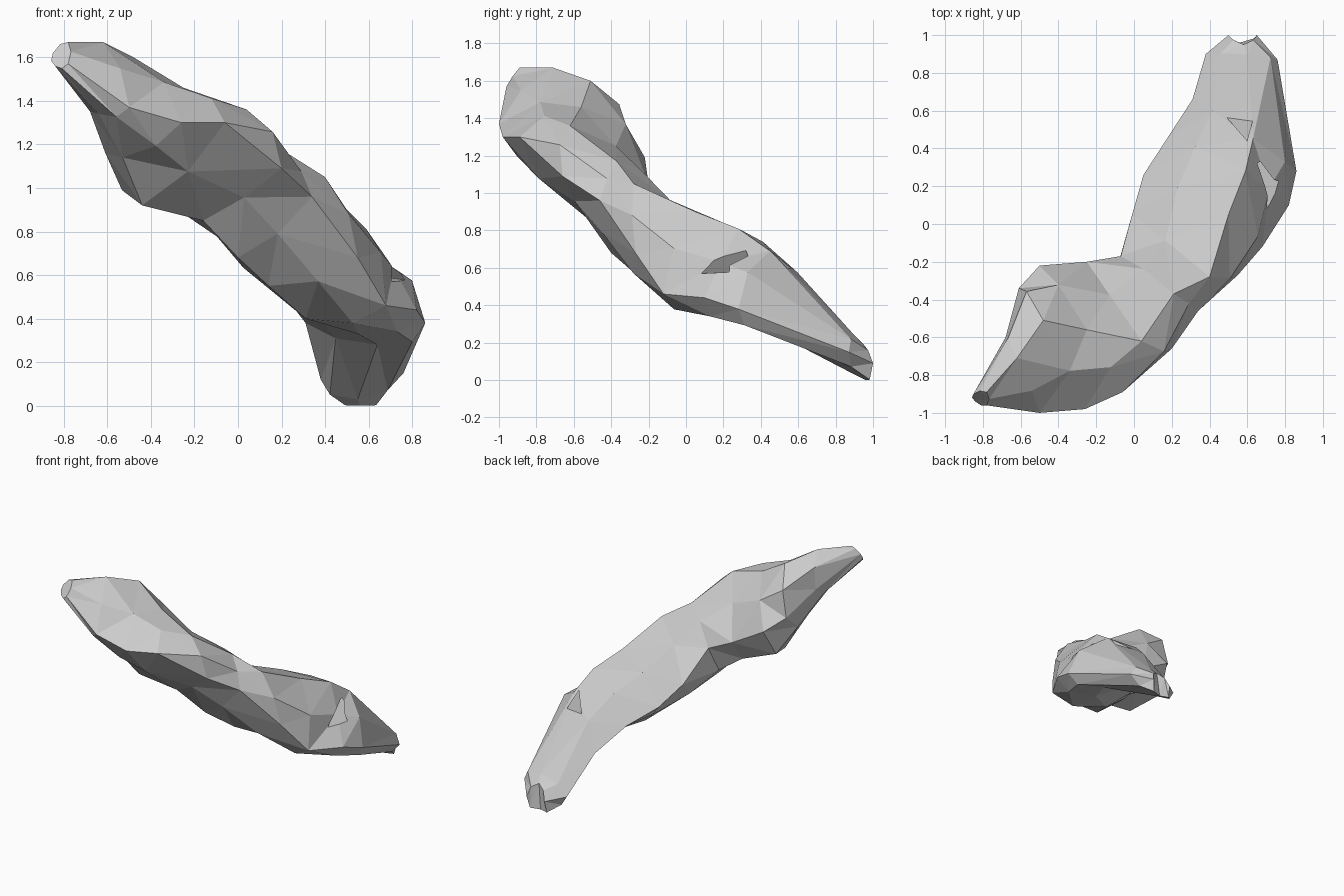
import bpy, bmesh
from mathutils import Vector

if "Cube" in bpy.data.objects:
    bpy.data.objects.remove(bpy.data.objects["Cube"])

# Cross-sections from the raised head to the low tail: right, top, left, bottom
SECTIONS = [
    ((-.78, -.96, 1.57), (-.78, -.89, 1.67), (-.85, -.90, 1.62), (-.84, -.94, 1.56)),
    ((-.50, -1.0, 1.37), (-.62, -.71, 1.67), (-.68, -.60, 1.42), (-.64, -.83, 1.34)),
    ((-.26, -.98, 1.30), (-.48, -.51, 1.60), (-.61, -.34, 1.28), (-.53, -.72, 1.14)),
    ((-.06, -.89, 1.30), (-.25, -.56, 1.46), (-.50, -.22, 1.19), (-.44, -.57, .92)),
    ((.20, -.66, 1.09), (.04, -.62, 1.36), (-.25, -.20, 1.05), (-.16, -.51, .85)),
    ((.34, -.46, .96), (.21, -.37, 1.17), (-.07, -.17, .97), (.00, -.40, .68)),
    ((.55, -.27, .68), (.40, -.28, 1.05), (-.01, .05, .76), (.14, -.25, .55)),
    ((.68, -.12, .46), (.50, .05, .90), (.05, .26, .65), (.31, .05, .40)),
    ((.82, .10, .44), (.59, .28, .81), (.18, .46, .55), (.55, .22, .33)),
    ((.86, .28, .38), (.63, .45, .69), (.31, .66, .38), (.64, .42, .28)),
    ((.76, .87, .15), (.60, .90, .24), (.38, .90, .12), (.55, .90, .03)),
    ((.65, 1.0, .09), (.58, .95, .19), (.50, 1.0, .09), (.56, .96, .00)),
]
# Roundness of the four quarters of each section (0.5 is flat)
ROUND = [
    (.7, .7, .7, .7), (.7, .7, .7, .65), (.65, .66, .7, .62), (.6, .7, .7, .66),
    (.62, .7, .7, .56), (.55, .7, .7, .62), (.58, .7, .6, .65), (.66, .7, .52, .65),
    (.53, .7, .55, .65), (.7, .7, .6, .68), (.7, .7, .7, .7), (.7, .7, .95, .95),
]


def ring(section, factors):
    """Round a four-point section to eight sides."""
    pts = [Vector(p) for p in section]
    c = sum(pts, Vector()) / 4
    out = []
    for i, a in enumerate(pts):
        b = pts[(i + 1) % 4]
        out += [a, c + factors[i] * ((a - c) + (b - c))]
    return out


def loft(name, rings):
    bm = bmesh.new()
    vs = [[bm.verts.new(p) for p in r] for r in rings]
    n = len(vs[0])
    for a, b in zip(vs, vs[1:]):
        for i in range(n):
            j = (i + 1) % n
            bm.faces.new((a[i], a[j], b[j], b[i]))
    bm.faces.new(vs[0])
    bm.faces.new(vs[-1])
    bmesh.ops.triangulate(bm, faces=bm.faces)
    bmesh.ops.recalc_face_normals(bm, faces=bm.faces)
    mesh = bpy.data.meshes.new(name)
    bm.to_mesh(mesh)
    bm.free()
    ob = bpy.data.objects.new(name, mesh)
    bpy.context.collection.objects.link(ob)
    return ob


# Gnarled body
body = loft("gnarled_body", [ring(s, f) for s, f in zip(SECTIONS, ROUND)])

# Small triangular tunnel under the lower ridge
tri = [Vector((.06, .01, -.04)), Vector((-.01, 0, .07)), Vector((-.06, -.01, -.04))]
ends = [Vector((.84, -.08, .60)), Vector((.53, .62, .64))]
cutter = loft("tunnel_cutter", [[e + t for t in tri] for e in ends])
cutter.hide_render = True

mod = body.modifiers.new("tunnel", 'BOOLEAN')
mod.operation = 'DIFFERENCE'
mod.solver = 'EXACT'
mod.object = cutter
bpy.context.view_layer.objects.active = body
bpy.ops.object.modifier_apply(modifier=mod.name)
bpy.data.objects.remove(cutter)
